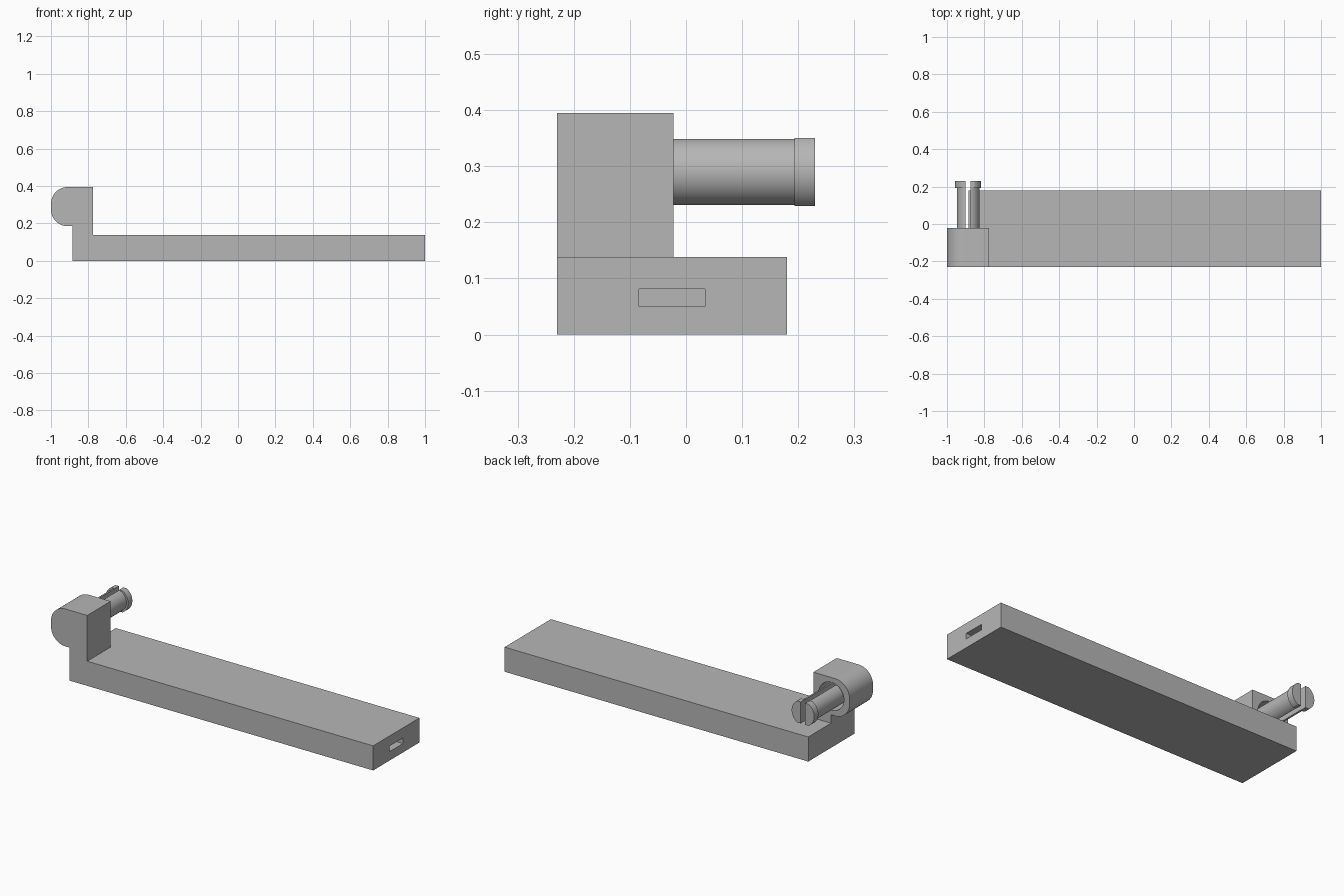
import bpy, bmesh
from math import sin, cos, asin, sqrt, pi, radians

cube = bpy.data.objects.get("Cube")
if cube:
    bpy.data.objects.remove(cube, do_unlink=True)

grey = bpy.data.materials.new("plain grey")
grey.use_nodes = True
colour = (0.47, 0.47, 0.47, 1)
grey.diffuse_color = colour
grey.node_tree.nodes["Principled BSDF"].inputs["Base Color"].default_value = colour

FRONT, HEAD_BACK, RECESS_FLOOR = -0.23, -0.022, -0.14
PIN_X, PIN_Z, PIN_R = -0.887, 0.29, 0.0605


def extrude(name, profile, y0, y1):
    """Solid from an x-z outline, drawn out from y0 to y1."""
    bm = bmesh.new()
    face = bm.faces.new([bm.verts.new((x, y0, z)) for x, z in profile])
    out = bmesh.ops.extrude_face_region(bm, geom=[face])
    verts = [v for v in out["geom"] if isinstance(v, bmesh.types.BMVert)]
    bmesh.ops.translate(bm, verts=verts, vec=(0, y1 - y0, 0))
    bmesh.ops.recalc_face_normals(bm, faces=bm.faces[:])
    mesh = bpy.data.meshes.new(name)
    bm.to_mesh(mesh)
    bm.free()
    mesh.materials.append(grey)
    obj = bpy.data.objects.new(name, mesh)
    bpy.context.collection.objects.link(obj)
    return obj


def activate(obj):
    bpy.ops.object.select_all(action="DESELECT")
    obj.select_set(True)
    bpy.context.view_layer.objects.active = obj


def combine(obj, tool, operation):
    """Apply a boolean and discard the tool."""
    activate(obj)
    mod = obj.modifiers.new(operation, "BOOLEAN")
    mod.operation, mod.object, mod.solver = operation, tool, "EXACT"
    bpy.ops.object.modifier_apply(modifier=mod.name)
    bpy.data.objects.remove(tool, do_unlink=True)


def smooth(obj):
    activate(obj)
    bpy.ops.object.shade_smooth_by_angle(angle=radians(30))


def rect(x0, x1, z0, z1):
    return [(x0, z0), (x1, z0), (x1, z1), (x0, z1)]


def arc(cx, cz, r, a0, a1, steps):
    angles = [a0 + (a1 - a0) * i / steps for i in range(steps + 1)]
    return [(cx + r * cos(a), cz + r * sin(a)) for a in angles]


# Long bar with the upright rounded head joined to its front corner
body = extrude("bar_and_head", rect(-0.885, 1, 0, 0.138), FRONT, 0.18)
r = 0.09
outline = [(-0.885, 0), (-0.775, 0), (-0.775, 0.395)]
outline += arc(-1 + r, 0.395 - r, r, pi / 2, pi, 12)
outline += arc(-1 + r, 0.185 + r, r, pi, 1.5 * pi, 12)
outline += [(-0.885, 0.185)]
combine(body, extrude("head", outline, FRONT, HEAD_BACK), "UNION")

# Round recess behind the head, and the slot in the bar's end
recess = extrude("recess_cutter", arc(PIN_X, PIN_Z, 0.078, 0, 2 * pi * 47 / 48, 47),
                 RECESS_FLOOR, 0.05)
combine(body, recess, "DIFFERENCE")
slot = extrude("slot_cutter", rect(0.88, 1.1, 0.05, 0.081), -0.084, 0.034)
combine(body, slot, "DIFFERENCE")
smooth(body)


def half_disc(radius, side, gap=0.014):
    """Half of a split disc, cut flat at the pin's height."""
    top = min(PIN_R, sqrt(radius ** 2 - gap ** 2))
    a = asin(top / radius)
    pts = arc(0, 0, radius, a, -a, 24)
    if pts[0][0] > gap + 0.001:
        pts = [(gap, top)] + pts + [(gap, -top)]
    return [(PIN_X + side * x, PIN_Z + z) for x, z in pts]


# Split snap pin: two prongs, each with a wider lip at its end
for word, side in (("left", 1), ("right", -1)):
    prong = extrude(word + "_prong", half_disc(PIN_R, side), RECESS_FLOOR - 0.01, 0.193)
    lip = extrude(word + "_prong_lip", half_disc(0.07, side), 0.193, 0.23)
    smooth(prong)
    smooth(lip)
